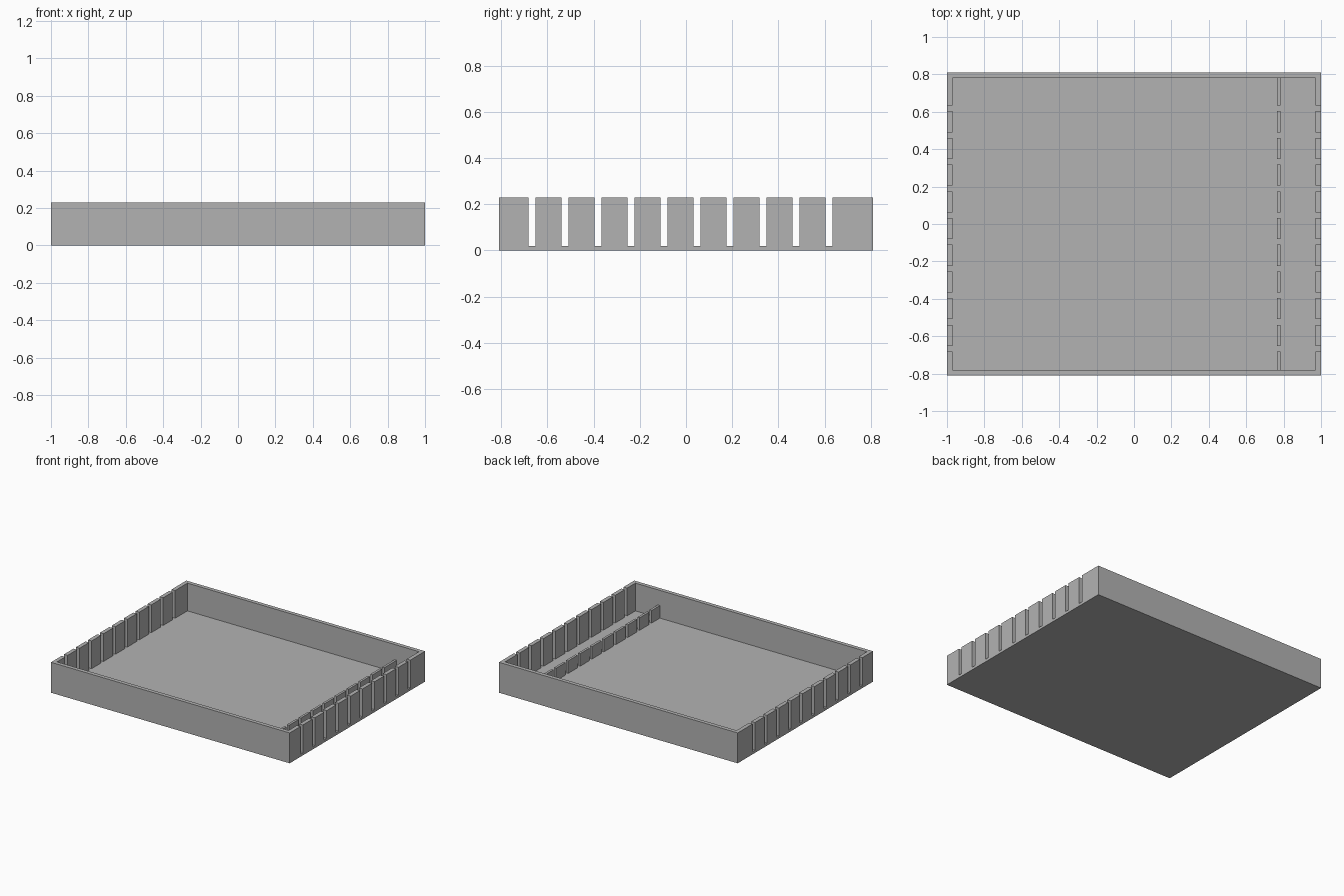
import bpy

cube = bpy.data.objects.get("Cube")
if cube:
    bpy.data.objects.remove(cube, do_unlink=True)

# Overall sizes
HALF_X, HALF_Y, HEIGHT = 1.0, 0.81, 0.23
WALL, FLOOR = 0.03, 0.02
SLOTS, SLOT_WIDTH, FIRST_SLOT, PITCH = 10, 0.03, -0.667, 0.1428
INNER_Y = HALF_Y - WALL

grey = bpy.data.materials.new("mid_grey")
grey.use_nodes = True
COLOUR = (0.45, 0.45, 0.45, 1)
grey.diffuse_color = COLOUR
grey.node_tree.nodes["Principled BSDF"].inputs["Base Color"].default_value = COLOUR


def extrude_profile(name, profile, axis, start, end):
    """Solid made by sweeping a closed 2D profile along x or z."""
    def place(a, b, t):
        return (t, a, b) if axis == "x" else (a, b, t)
    n = len(profile)
    verts = [place(a, b, t) for t in (start, end) for a, b in profile]
    faces = [list(range(n))[::-1], list(range(n, 2 * n))]
    faces += [[i, (i + 1) % n, n + (i + 1) % n, n + i] for i in range(n)]
    mesh = bpy.data.meshes.new(name)
    mesh.from_pydata(verts, [], faces)
    mesh.materials.append(grey)
    obj = bpy.data.objects.new(name, mesh)
    bpy.context.collection.objects.link(obj)
    return obj


def rectangle(a0, a1, b0, b1):
    return [(a0, b0), (a1, b0), (a1, b1), (a0, b1)]


def slotted_row(name, x0, x1, y_end, top):
    """Upright teeth separated by the evenly spaced slots."""
    centres = [FIRST_SLOT + PITCH * i for i in range(SLOTS)]
    starts = [-y_end] + [c + SLOT_WIDTH / 2 for c in centres]
    ends = [c - SLOT_WIDTH / 2 for c in centres] + [y_end]
    for i, (y0, y1) in enumerate(zip(starts, ends), 1):
        extrude_profile(f"{name}_{i}", rectangle(y0, y1, FLOOR, top), "x", x0, x1)


# Floor with the front and back walls as one U-shaped channel
channel = [(-HALF_Y, 0), (HALF_Y, 0), (HALF_Y, HEIGHT), (INNER_Y, HEIGHT),
           (INNER_Y, FLOOR), (-INNER_Y, FLOOR), (-INNER_Y, HEIGHT), (-HALF_Y, HEIGHT)]
extrude_profile("tray_floor_and_end_walls", channel, "x", -HALF_X, HALF_X)

# Slotted side walls and the low slotted divider
slotted_row("left_wall_tooth", HALF_X - WALL, HALF_X, INNER_Y, HEIGHT)
slotted_row("right_wall_tooth", -HALF_X, -HALF_X + WALL, INNER_Y, HEIGHT)
slotted_row("divider_tooth", 0.765, 0.783, INNER_Y, 0.115)
